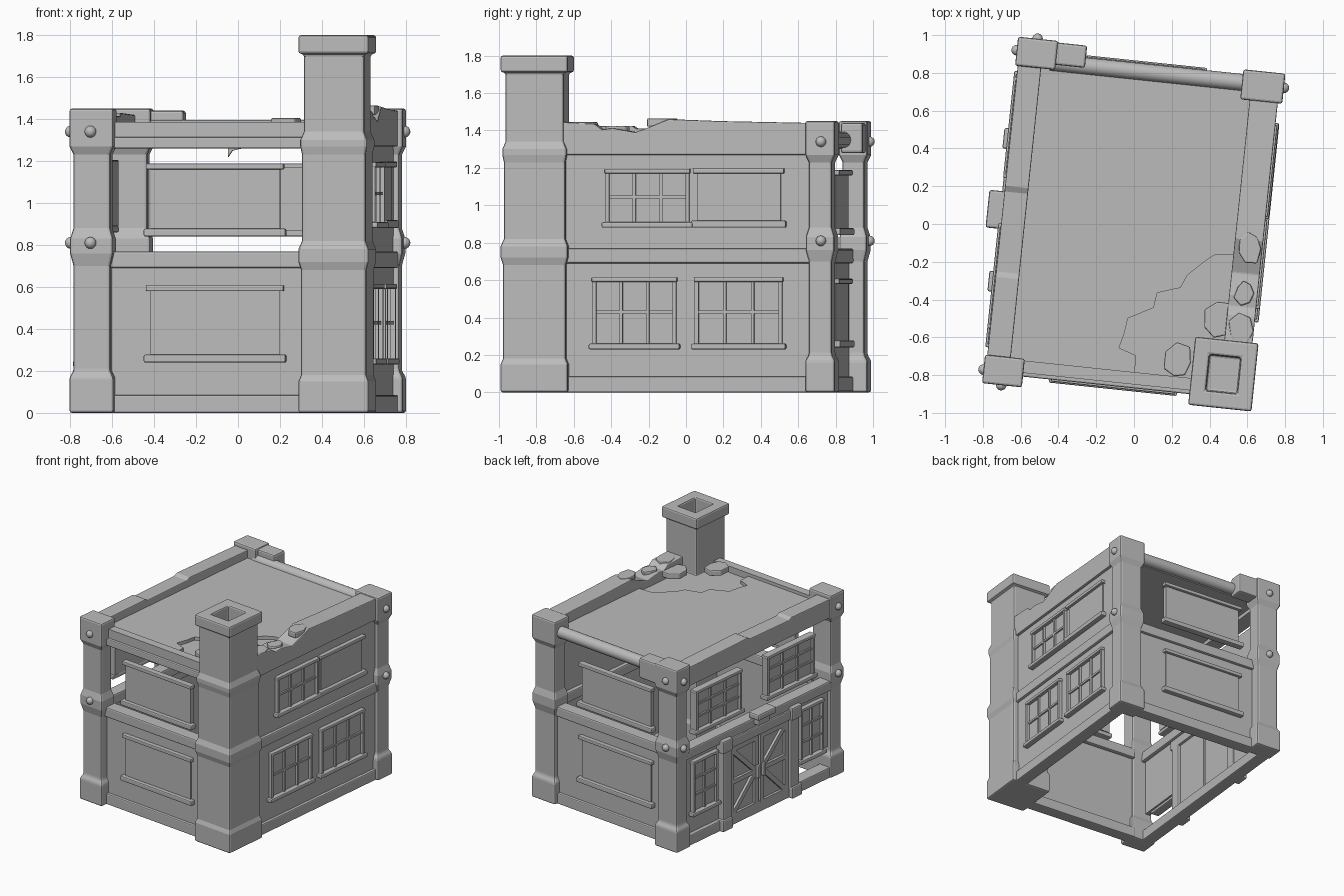
import bpy, bmesh, math, random
from mathutils import Matrix, Vector

if "Cube" in bpy.data.objects:
    bpy.data.objects.remove(bpy.data.objects["Cube"])

random.seed(4)
TURN = Matrix.Rotation(math.radians(-6), 4, 'Z')   # the whole house is turned a little
grey = bpy.data.materials.new("stone_grey")
grey.diffuse_color = (0.5, 0.5, 0.5, 1)
grey.use_nodes = True
grey.node_tree.nodes["Principled BSDF"].inputs["Base Color"].default_value = grey.diffuse_color


def finish(name, bm, bevel=0.0, smooth=False):
    bmesh.ops.recalc_face_normals(bm, faces=bm.faces)
    bm.transform(TURN)
    me = bpy.data.meshes.new(name)
    bm.to_mesh(me)
    bm.free()
    me.materials.append(grey)
    ob = bpy.data.objects.new(name, me)
    bpy.context.collection.objects.link(ob)
    if bevel:
        m = ob.modifiers.new("edges", 'BEVEL')
        m.width, m.segments, m.limit_method = bevel, 2, 'ANGLE'
    if smooth:
        bpy.ops.object.select_all(action='DESELECT')
        ob.select_set(True)
        bpy.context.view_layer.objects.active = ob
        bpy.ops.object.shade_smooth_by_angle(angle=math.radians(40))
    return ob


def prism(name, pts, direction, bevel=0.0):
    """Extrude a closed polygon of 3D points along a direction."""
    bm = bmesh.new()
    f = bm.faces.new([bm.verts.new(p) for p in pts])
    ext = bmesh.ops.extrude_face_region(bm, geom=[f], use_keep_orig=True)
    bmesh.ops.translate(bm, vec=direction, verts=[v for v in ext['geom'] if isinstance(v, bmesh.types.BMVert)])
    return finish(name, bm, bevel)


# Wall frames: (s, out, z) -> house coordinates; out = 0 is the outer wall line
SIDES = {
    'front': lambda s, o, z: Vector((s, -0.865 - o, z)),
    'back': lambda s, o, z: Vector((s, 0.845 + o, z)),
    'right': lambda s, o, z: Vector((0.69 + o, s, z)),
    'left': lambda s, o, z: Vector((-0.70 - o, s, z)),
}


def slab(name, side, s0, s1, o0, o1, z0, z1, bevel=0.0):
    P = SIDES[side]
    return prism(name, [P(s0, o0, z0), P(s1, o0, z0), P(s1, o0, z1), P(s0, o0, z1)],
                 P(0, o1, 0) - P(0, o0, 0), bevel)


def bar(name, side, a, b, w, o0, o1):
    """Straight bar on a wall between two (s, z) points."""
    P = SIDES[side]
    d = Vector((b[0] - a[0], b[1] - a[1])).normalized() * w / 2
    n = (-d.y, d.x)
    q = [(a[0] + n[0], a[1] + n[1]), (b[0] + n[0], b[1] + n[1]),
         (b[0] - n[0], b[1] - n[1]), (a[0] - n[0], a[1] - n[1])]
    return prism(name, [P(s, o0, z) for s, z in q], P(0, o1, 0) - P(0, o0, 0))


def post(name, u0, u1, v0, v1, levels, hollow=0.0, bevel=0.012):
    """Square column lofted through (height, inset) levels, optional flue at the top."""
    bm = bmesh.new()
    rings = []
    if hollow:
        top = levels[-1][0]
        levels = levels + [(top, hollow), (top - 0.3, hollow)]
    for z, i in levels:
        rings.append([bm.verts.new(p) for p in ((u0 + i, v0 + i, z), (u1 - i, v0 + i, z),
                                                (u1 - i, v1 - i, z), (u0 + i, v1 - i, z))])
    for a, b in zip(rings, rings[1:]):
        for k in range(4):
            bm.faces.new((a[k], a[(k + 1) % 4], b[(k + 1) % 4], b[k]))
    bm.faces.new(rings[0])
    bm.faces.new(rings[-1])
    return finish(name, bm, bevel)


def knob(side, s, o, z):
    bm = bmesh.new()
    bmesh.ops.create_uvsphere(bm, u_segments=14, v_segments=8, radius=0.028)
    bm.transform(Matrix.Translation(SIDES[side](s, o, z)))
    finish("post_knob", bm, smooth=True)


# Corner posts and chimney
LEVELS = [(0, 0), (0.17, 0), (0.20, 0.018), (0.70, 0.018), (0.76, 0.003), (0.83, 0.003),
          (0.88, 0.018), (1.23, 0.018), (1.27, 0), (1.45, 0)]
post("front_left_post", -0.712, -0.50, -0.922, -0.77, LEVELS)
post("back_left_post", -0.714, -0.50, 0.768, 0.922, LEVELS)
post("back_right_post", 0.49, 0.714, 0.715, 0.875, LEVELS)
post("chimney", 0.385, 0.722, -0.922, -0.56,
     [(0, 0), (0.15, 0), (0.18, 0.012), (0.68, 0.012), (0.72, 0), (0.78, 0), (0.82, 0.016), (1.23, 0.016),
      (1.27, 0.008), (1.30, 0.008), (1.34, 0.024), (1.71, 0.024), (1.712, 0), (1.80, 0)], hollow=0.085)
for z in (1.34, 0.81):
    knob('front', -0.61, 0.057, z)
    knob('left', -0.85, 0.012, z)
    knob('left', 0.85, 0.014, z)
    knob('back', -0.61, 0.077, z)
    knob('right', 0.80, 0.024, z)

# Base boards, lower panels and middle beams
SPAN = {'front': (-0.53, 0.42), 'back': (-0.53, 0.52), 'right': (-0.60, 0.74), 'left': (-0.80, 0.80)}
for side, (a, b) in SPAN.items():
    slab(side + "_base_board", side, a, b, -0.10, 0.0, 0, 0.085, 0.008)
    slab(side + "_middle_beam", side, a, b, -0.10, 0.0, 0.69, 0.77, 0.01)
    if side != 'left':
        slab(side + "_lower_wall", side, a, b, -0.07, -0.022, 0.08, 0.70)
slab("right_upper_wall", 'right', -0.60, 0.74, -0.07, -0.022, 0.76, 1.30)
slab("front_top_beam", 'front', -0.53, 0.42, -0.08, 0.0, 1.26, 1.315, 0.008)
slab("front_top_rim", 'front', -0.53, 0.42, -0.085, -0.02, 1.30, 1.385)


# Framed panels and barred windows
def panel(side, s0, s1, z0, z1, o, thick=0.03, wide=0.02):
    slab(side + "_panel", side, s0 + 0.01, s1 - 0.01, o - thick, o + 0.006, z0, z1)
    slab(side + "_panel_sill", side, s0 - wide, s1 + wide, o - 0.02, o + 0.035, z0 - 0.03, z0 + 0.008, 0.008)
    slab(side + "_panel_head", side, s0 - wide / 2, s1 + wide / 2, o - 0.02, o + 0.028, z1 - 0.01, z1 + 0.018, 0.006)


def window(side, s0, s1, z0, z1, o, cols=3, rows=2):
    slab(side + "_window_pane", side, s0, s1, o - 0.03, o + 0.003, z0, z1)
    for s in (s0, s1):
        slab(side + "_window_jamb", side, s - 0.01, s + 0.01, o - 0.03, o + 0.025, z0, z1)
    slab(side + "_window_sill", side, s0 - 0.03, s1 + 0.03, o - 0.03, o + 0.04, z0 - 0.03, z0, 0.008)
    slab(side + "_window_head", side, s0 - 0.015, s1 + 0.015, o - 0.03, o + 0.03, z1 - 0.01, z1 + 0.015, 0.006)
    for k in range(1, cols):
        s = s0 + (s1 - s0) * k / cols
        slab(side + "_window_bar", side, s - 0.008, s + 0.008, o, o + 0.018, z0, z1)
    for k in range(1, rows):
        z = z0 + (z1 - z0) * k / rows
        slab(side + "_window_bar", side, s0, s1, o, o + 0.015, z - 0.008, z + 0.008)


panel('front', -0.34, 0.30, 0.27, 0.59, -0.018)
panel('front', -0.34, 0.30, 0.87, 1.17, -0.018)
panel('back', -0.40, 0.28, 0.27, 0.59, -0.018)
panel('back', -0.40, 0.28, 0.87, 1.17, -0.018)
window('right', -0.42, 0.01, 0.26, 0.60, -0.02)
window('right', 0.13, 0.58, 0.26, 0.60, -0.02)
window('right', -0.35, 0.08, 0.91, 1.18, -0.02)
panel('right', 0.12, 0.59, 0.91, 1.18, -0.018)
for s0, s1 in ((-0.70, -0.47), (0.46, 0.71)):
    window('left', s0, s1, 0.25, 0.64, -0.025, 2, 3)
for s0, s1 in ((-0.60, -0.10), (0.20, 0.68)):
    window('left', s0, s1, 0.89, 1.19, -0.025, 3, 3)
slab("left_wall_strip", 'left', 0.40, 0.78, -0.07, -0.03, 0.08, 0.70)
slab("left_wall_strip", 'left', -0.78, -0.40, -0.07, -0.03, 0.24, 0.70)

# Double door with braces, frame posts, lintel and lamp
for m in (-1, 1):
    lo, hi = sorted((m * 0.01, m * 0.32))
    slab("door_leaf", 'left', lo, hi, -0.06, -0.02, 0.04, 0.62)
    for a, b in (((lo, 0.07), (hi, 0.07)), ((lo, 0.60), (hi, 0.60)), ((lo, 0.34), (hi, 0.34)),
                 ((lo + 0.02, 0.05), (lo + 0.02, 0.62)), ((hi - 0.02, 0.05), (hi - 0.02, 0.62)),
                 ((m * 0.03, 0.34), (m * 0.30, 0.60)), ((m * 0.03, 0.34), (m * 0.30, 0.07))):
        bar("door_brace", 'left', a, b, 0.036, -0.02, 0.0)
    slab("door_handle", 'left', m * 0.03 - 0.012, m * 0.03 + 0.012, 0, 0.03, 0.29, 0.39, 0.005)
    slab("door_frame_post", 'left', m * 0.37 - 0.045, m * 0.37 + 0.045, -0.08, 0.02, 0.0, 0.68, 0.01)
    slab("door_frame_foot", 'left', m * 0.38 - 0.055, m * 0.38 + 0.055, -0.08, 0.035, 0.0, 0.09, 0.01)
    slab("door_frame_top", 'left', m * 0.38 - 0.055, m * 0.38 + 0.055, -0.08, 0.035, 0.62, 0.72, 0.01)
slab("door_lintel", 'left', -0.40, 0.40, -0.08, 0.012, 0.62, 0.70, 0.01)
slab("lamp_bracket", 'left', -0.06, 0.06, -0.02, 0.05, 0.72, 0.80, 0.008)
slab("lamp_hood", 'left', -0.10, 0.10, -0.02, 0.08, 0.78, 0.83, 0.012)

# Parapets with broken tops
P = SIDES['right']
ridge = [(-0.60, 1.445), (-0.42, 1.435), (-0.38, 1.405), (-0.32, 1.412), (-0.20, 1.39), (-0.12, 1.42),
         (-0.02, 1.46), (0.25, 1.45), (0.74, 1.44)]
prism("right_parapet", [P(-0.60, 0, 1.27), P(0.74, 0, 1.27)][::-1] + [P(s, 0, z) for s, z in ridge],
      (-0.15, 0, 0), 0.006)
P = SIDES['left']
ridge = [(-0.80, 1.42), (-0.35, 1.425), (-0.33, 1.41), (0.10, 1.415), (0.13, 1.43), (0.80, 1.42)]
prism("left_parapet", [P(0.80, 0, 1.27), P(-0.80, 0, 1.27)] + [P(s, 0, z) for s, z in ridge],
      (0.125, 0, 0), 0.006)

# Round back beam with its broken socket
bm = bmesh.new()
bmesh.ops.create_cone(bm, cap_ends=True, segments=20, radius1=0.045, radius2=0.045, depth=1.06)
bm.transform(Matrix.Translation((0, 0.805, 1.35)) @ Matrix.Rotation(math.pi / 2, 4, 'Y'))
finish("back_round_beam", bm, smooth=True)
slab("back_beam_socket", 'back', -0.52, -0.345, -0.05, 0.068, 1.28, 1.44, 0.012)

# Roof: lower layer, and an upper layer broken away near the chimney
prism("roof_under_layer", [(-0.60, -0.80, 1.30), (0.60, -0.80, 1.30), (0.60, 0.79, 1.30), (-0.60, 0.79, 1.30)],
      (0, 0, 0.035))
jag = [(0.62, -0.10), (0.44, -0.12), (0.39, -0.16), (0.31, -0.24), (0.28, -0.31), (0.16, -0.35), (0.15, -0.43),
       (0.02, -0.50), (0.01, -0.58), (-0.01, -0.66), (0.08, -0.69), (0.09, -0.80)]
prism("roof_top_layer", [(u, v, 1.33) for u, v in jag + [(-0.60, -0.80), (-0.60, 0.79), (0.60, 0.79)]],
      (0, 0, 0.03))

# Loose stone chunks around the chimney and on the parapet, and a hanging splinter
for u, v, z, r in ((0.62, -0.06, 1.42, 0.095), (0.50, -0.46, 1.36, 0.12), (0.31, -0.70, 1.36, 0.10),
                   (0.62, -0.50, 1.40, 0.09), (0.62, -0.30, 1.38, 0.07)):
    pts = []
    for k in range(7):
        t, q = k * math.tau / 7, r * random.uniform(0.75, 1.1)
        pts.append((u + q * 0.8 * math.cos(t), v + q * math.sin(t), z))
    prism("stone_chunk", pts, (0, 0, 0.045), 0.008)
prism("roof_splinter", [(0.0, -0.45, 1.22), (0.02, -0.45, 1.25), (0.2, -0.45, 1.29), (0.0, -0.45, 1.30)],
      (0, 0.03, 0))
